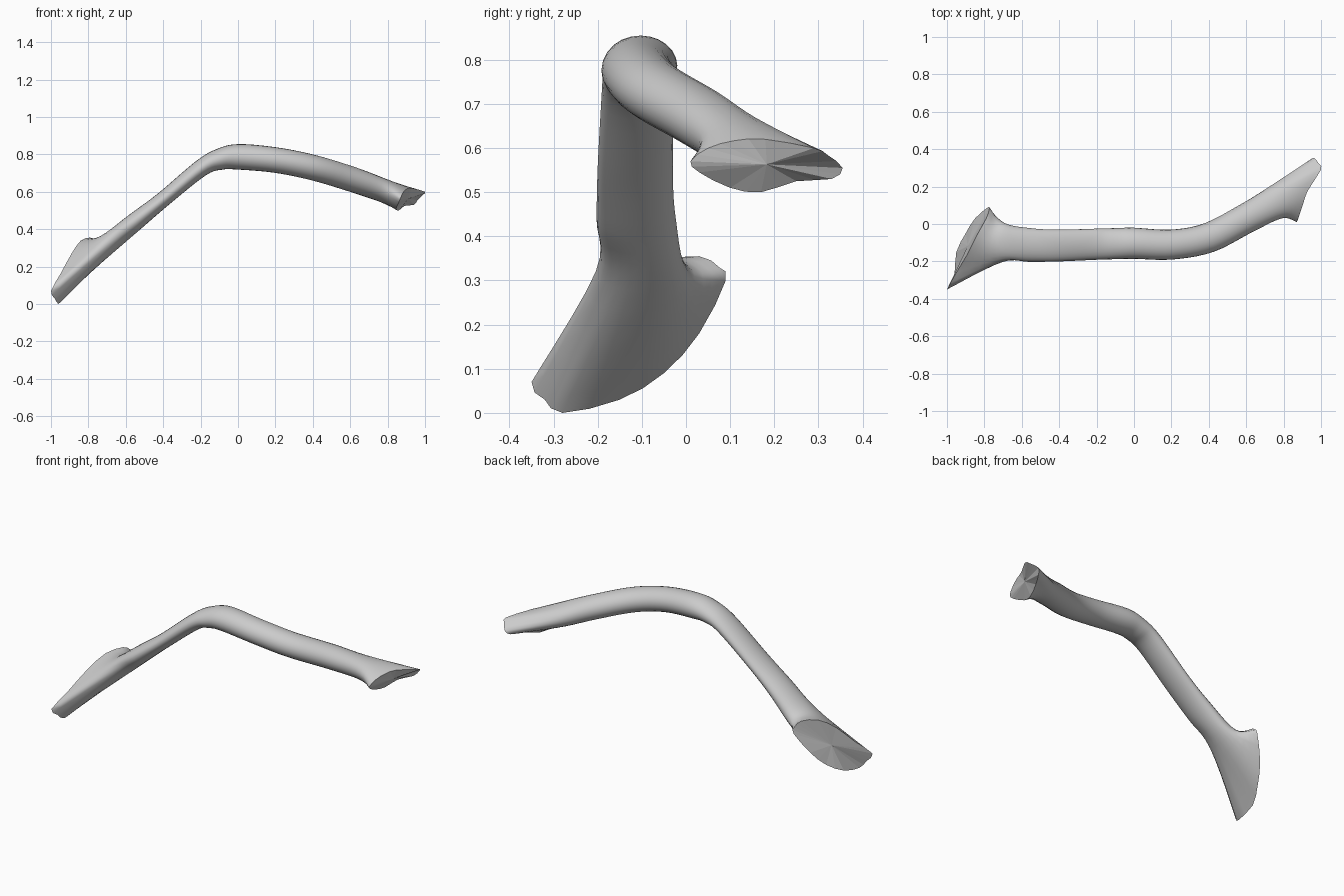
import bpy
import bmesh
import math
from mathutils import Vector

if "Cube" in bpy.data.objects:
    bpy.data.objects.remove(bpy.data.objects["Cube"])

SIDES = 12       # control points per cross-section
SUB = 2          # smoothing steps around the section
STEPS = 5        # smoothing steps between sections


def spline(a, b, c, d, t):
    """Catmull-Rom point between b and c."""
    return 0.5 * (2 * b + (c - a) * t + (2 * a - 5 * b + 4 * c - d) * t * t
                  + (3 * b - a - 3 * c + d) * t ** 3)


# Tube sections: x, y, z, half width, half thickness
stations = [
    (-.70, -.100, .320, .105, .056), (-.55, -.113, .440, .090, .049),
    (-.40, -.115, .560, .085, .042), (-.20, -.108, .725, .083, .046),
    (-.10, -.105, .773, .083, .057), (.00, -.103, .787, .083, .068),
    (.20, -.110, .770, .080, .068), (.40, -.073, .730, .080, .068),
    (.60, .030, .670, .080, .067), (.75, .110, .617, .090, .063),
]

# Rims of the two cut ends, starting at the back and running over the top
flared_rim = [
    (-.78, .09, .30), (-.775, .075, .33), (-.79, .03, .355), (-.84, -.06, .34),
    (-.89, -.16, .27), (-.95, -.26, .16), (-1, -.35, .07), (-.98, -.32, .03),
    (-.96, -.28, 0), (-.95, -.15, .03), (-.90, -.05, .09), (-.85, .03, .18)]
slanted_rim = [
    (.96, .355, .555), (.99, .32, .585), (1, .29, .60), (.93, .18, .62),
    (.905, .11, .617), (.885, .05, .60), (.87, .01, .57), (.86, .03, .545),
    (.845, .10, .51), (.86, .17, .50), (.89, .25, .525), (.94, .33, .53)]

# Elliptical rings square to the path
centres = [Vector(s[:3]) for s in stations]
rings = [[Vector(p) for p in flared_rim]]
for i, s in enumerate(stations):
    tangent = (centres[min(i + 1, len(centres) - 1)] - centres[max(i - 1, 0)]).normalized()
    side = Vector((0, 0, 1)).cross(tangent).normalized()
    up = tangent.cross(side)
    ring = []
    for k in range(SIDES):
        a = math.tau * k / SIDES
        ring.append(centres[i] + side * s[3] * math.cos(a) + up * s[4] * math.sin(a))
    rings.append(ring)
rings.append([Vector(p) for p in slanted_rim])


def round_ring(ring):
    n = len(ring)
    return [spline(ring[k - 1], ring[k], ring[(k + 1) % n], ring[(k + 2) % n], j / SUB)
            for k in range(n) for j in range(SUB)]


rings = [round_ring(r) for r in rings]
n = len(rings[0])

# Smooth the sections along the length
loft = []
for i in range(len(rings) - 1):
    r0, r1 = rings[max(i - 1, 0)], rings[i]
    r2, r3 = rings[i + 1], rings[min(i + 2, len(rings) - 1)]
    for j in range(STEPS):
        loft.append([spline(r0[k], r1[k], r2[k], r3[k], j / STEPS) for k in range(n)])
loft.append(rings[-1])

# Skin the tube and close both ends with faceted fans
bm = bmesh.new()
grid = [[bm.verts.new(p) for p in ring] for ring in loft]
for a, b in zip(grid, grid[1:]):
    for k in range(n):
        m = (k + 1) % n
        bm.faces.new((a[k], a[m], b[m], b[k]))
caps = []
for ring in (grid[0], grid[-1]):
    centre = bm.verts.new(sum((v.co for v in ring), Vector()) / n)
    for k in range(n):
        caps.append(bm.faces.new((ring[k], ring[(k + 1) % n], centre)))
bmesh.ops.recalc_face_normals(bm, faces=bm.faces)
for f in bm.faces:
    f.smooth = True
for f in caps:
    f.smooth = False
for ring in (grid[0], grid[-1]):
    for k in range(n):
        bm.edges.get((ring[k], ring[(k + 1) % n])).smooth = False

mesh = bpy.data.meshes.new("bent_tube")
bm.to_mesh(mesh)
bm.free()
tube = bpy.data.objects.new("bent_tube", mesh)
bpy.context.collection.objects.link(tube)

grey = bpy.data.materials.new("light_grey")
grey.diffuse_color = (0.6, 0.6, 0.6, 1)
grey.use_nodes = True
grey.node_tree.nodes["Principled BSDF"].inputs["Base Color"].default_value = grey.diffuse_color
mesh.materials.append(grey)
